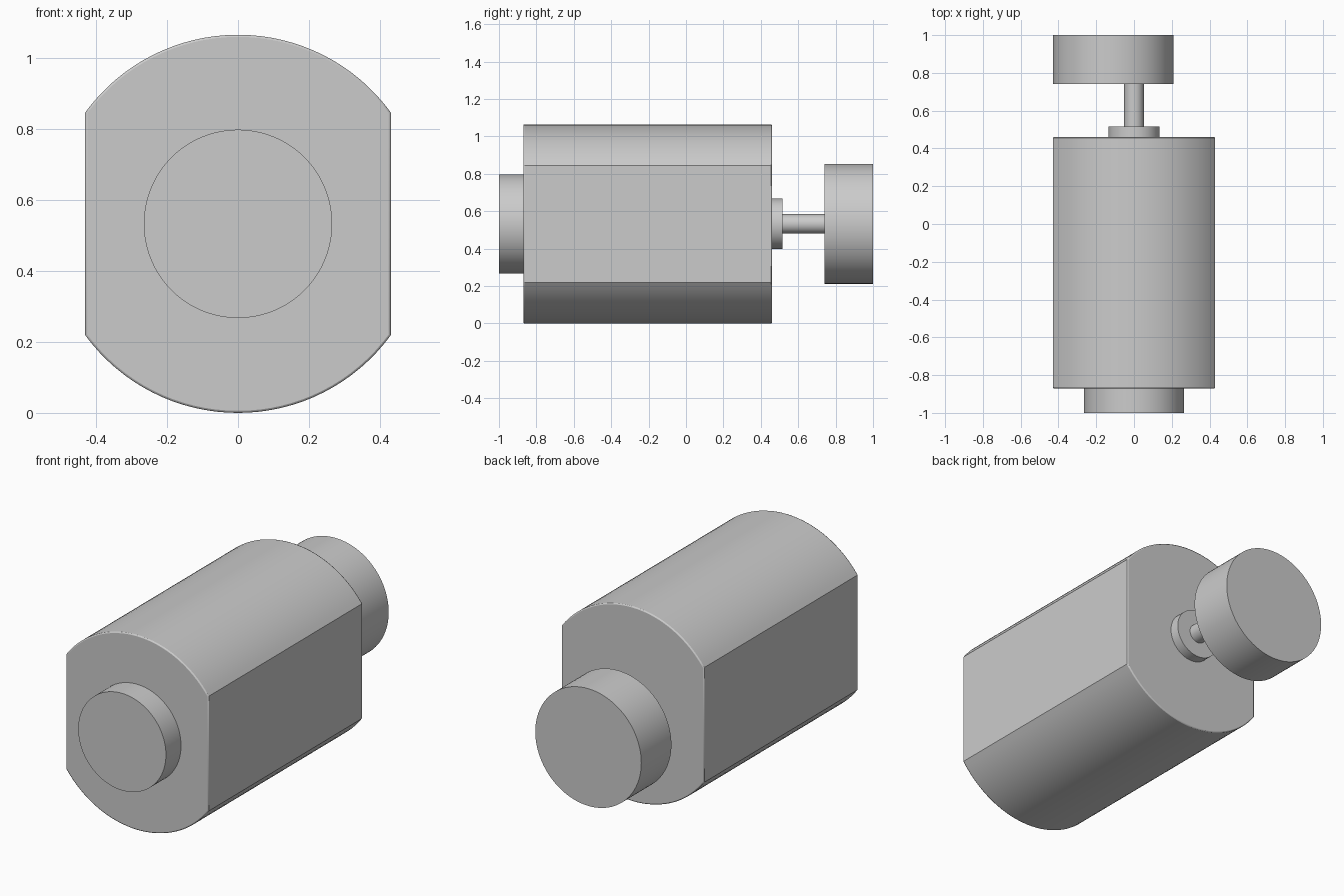
import bpy, bmesh, math

if "Cube" in bpy.data.objects:
    bpy.data.objects.remove(bpy.data.objects["Cube"])

ZC = 0.532  # height of the motor axis


def circle(radius, n=96, x=0.0):
    return [(x + radius * math.cos(2 * math.pi * i / n),
             ZC + radius * math.sin(2 * math.pi * i / n)) for i in range(n)]


def flatted_circle(radius, half_width, n=32):
    # top arc and bottom arc joined by two vertical flats
    a = math.acos(half_width / radius)
    pts = []
    for start in (a, math.pi + a):
        for i in range(n + 1):
            t = start + (math.pi - 2 * a) * i / n
            pts.append((radius * math.cos(t), ZC + radius * math.sin(t)))
    return pts


def extrude(name, outline, y0, y1, bevel=0.0):
    bm = bmesh.new()
    face = bm.faces.new([bm.verts.new((x, y0, z)) for x, z in outline])
    out = bmesh.ops.extrude_face_region(bm, geom=[face], use_keep_orig=True)
    verts = [v for v in out["geom"] if isinstance(v, bmesh.types.BMVert)]
    bmesh.ops.translate(bm, verts=verts, vec=(0, y1 - y0, 0))
    bmesh.ops.recalc_face_normals(bm, faces=bm.faces)
    mesh = bpy.data.meshes.new(name)
    bm.to_mesh(mesh)
    bm.free()
    ob = bpy.data.objects.new(name, mesh)
    bpy.context.collection.objects.link(ob)
    if bevel:
        mod = ob.modifiers.new("edge_round", 'BEVEL')
        mod.width = bevel
        mod.segments = 2
        mod.limit_method = 'ANGLE'
        mod.angle_limit = math.radians(60)
    bpy.ops.object.select_all(action='DESELECT')
    ob.select_set(True)
    bpy.context.view_layer.objects.active = ob
    bpy.ops.object.shade_smooth_by_angle(angle=math.radians(30))
    return ob


# motor can with two flat sides
extrude("motor_body", flatted_circle(0.532, 0.43), -0.87, 0.46, 0.006)
# round end cap at the front
extrude("front_cap", circle(0.265), -1.0, -0.86)
# bearing collar, shaft and off-centre weight at the back
extrude("bearing_collar", circle(0.135, 64), 0.45, 0.515)
extrude("shaft", circle(0.052, 48), 0.50, 0.75)
extrude("eccentric_weight", circle(0.32, 96, -0.11), 0.74, 1.0)
